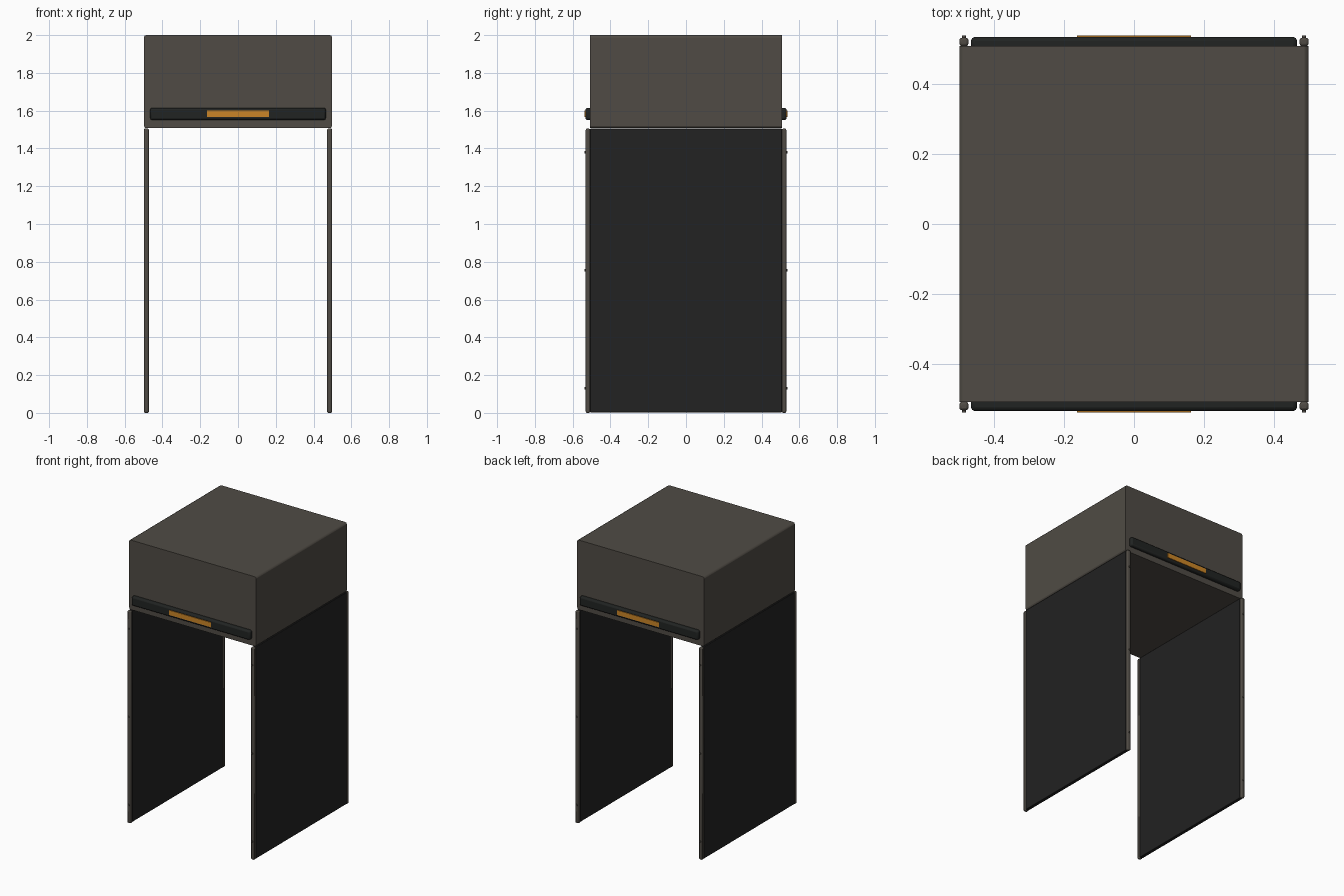
import bpy, math
from mathutils import Vector

if "Cube" in bpy.data.objects:
    bpy.data.objects.remove(bpy.data.objects["Cube"])


def mat(name, rgb):
    m = bpy.data.materials.new(name)
    m.diffuse_color = (*rgb, 1)
    m.use_nodes = True
    m.node_tree.nodes["Principled BSDF"].inputs["Base Color"].default_value = m.diffuse_color
    return m


HOUSING = mat("warm grey metal", (0.080, 0.071, 0.059))
BLACK = mat("black panel", (0.016, 0.016, 0.016))
DISPLAY = mat("dark display case", (0.015, 0.017, 0.016))
AMBER = mat("amber display", (0.60, 0.235, 0.02))


def box(name, lo, hi, m, bevel=0.0, along=None, segments=2):
    """Box between two corners; bevel all edges or only those along one axis."""
    lo, hi = Vector(lo), Vector(hi)
    bpy.ops.mesh.primitive_cube_add(size=1, location=(lo + hi) / 2)
    o = bpy.context.object
    o.name = name
    o.scale = hi - lo
    bpy.ops.object.transform_apply(location=False, rotation=False, scale=True)
    o.data.materials.append(m)
    if bevel:
        b = o.modifiers.new("bevel", 'BEVEL')
        b.width, b.segments = bevel, segments
        if along is not None:
            w = o.data.attributes.new("bevel_weight_edge", 'FLOAT', 'EDGE')
            for e in o.data.edges:
                d = o.data.vertices[e.vertices[0]].co - o.data.vertices[e.vertices[1]].co
                w.data[e.index].value = 1.0 if abs(d[along]) > 1e-5 else 0.0
            b.limit_method = 'WEIGHT'
        bpy.ops.object.shade_smooth_by_angle(angle=math.radians(30))
    return o


# Upper housing, rounded on the long edges
box("upper_housing", (-0.498, -0.508, 1.507), (0.498, 0.508, 2.0), HOUSING, 0.012, along=1)

for sx, side in ((-1, "left"), (1, "right")):
    # Side wall
    xs = sorted((sx * 0.474, sx * 0.497))
    box(side + "_wall", (xs[0], -0.508, 0.003), (xs[1], 0.508, 1.505), BLACK, 0.003)
    for sy, end in ((-1, "front"), (1, "back")):
        # Edge trim on the wall
        xs = sorted((sx * 0.472, sx * 0.498))
        ys = sorted((sy * 0.507, sy * 0.531))
        box(f"{side}_{end}_edge_trim", (xs[0], ys[0], 0), (xs[1], ys[1], 1.505),
            HOUSING, 0.007)
        # Small bolts
        for i, z in enumerate((0.13, 0.755, 1.38)):
            bpy.ops.mesh.primitive_cylinder_add(
                vertices=12, radius=0.006, depth=0.01,
                location=(sx * 0.485, sy * 0.532, z), rotation=(math.pi / 2, 0, 0))
            o = bpy.context.object
            o.name = f"{side}_{end}_bolt_{i + 1}"
            o.data.materials.append(HOUSING)

for sy, end in ((-1, "front"), (1, "back")):
    # Display bar and lit strip
    ys = sorted((sy * 0.495, sy * 0.533))
    box(end + "_display_bar", (-0.465, ys[0], 1.55), (0.465, ys[1], 1.615), DISPLAY, 0.011)
    ys = sorted((sy * 0.531, sy * 0.538))
    box(end + "_display_strip", (-0.163, ys[0], 1.566), (0.163, ys[1], 1.60), AMBER)
